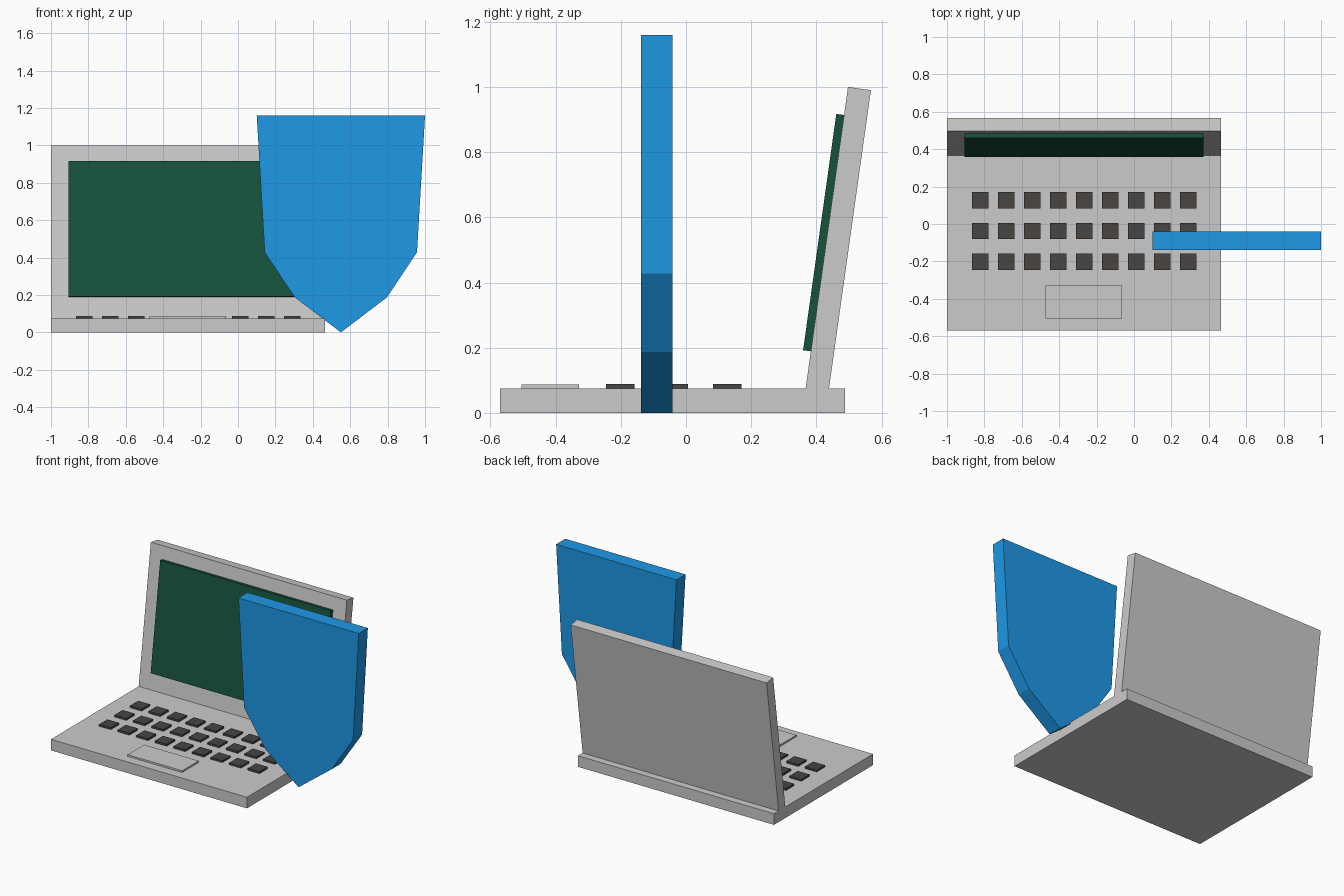
import bpy, bmesh
from math import radians
from mathutils import Matrix

if "Cube" in bpy.data.objects:
    bpy.data.objects.remove(bpy.data.objects["Cube"])


def material(name, rgb):
    m = bpy.data.materials.new(name)
    m.diffuse_color = (*rgb, 1)
    m.use_nodes = True
    m.node_tree.nodes["Principled BSDF"].inputs["Base Color"].default_value = m.diffuse_color
    return m


def finish(name, bm, mat=None):
    bmesh.ops.recalc_face_normals(bm, faces=bm.faces)
    mesh = bpy.data.meshes.new(name)
    bm.to_mesh(mesh)
    bm.free()
    if mat:
        mesh.materials.append(mat)
    ob = bpy.data.objects.new(name, mesh)
    bpy.context.collection.objects.link(ob)
    return ob


def box(name, x, y, z, mat=None):
    """Box from (min, max) ranges on each axis."""
    bm = bmesh.new()
    size = [r[1] - r[0] for r in (x, y, z)]
    mid = [(r[0] + r[1]) / 2 for r in (x, y, z)]
    bmesh.ops.create_cube(bm, size=1, matrix=Matrix.Translation(mid) @ Matrix.Diagonal((*size, 1)))
    return finish(name, bm, mat)


screen_green = material("screen_green", (0.008, 0.085, 0.045))
key_dark = material("key_dark", (0.065, 0.06, 0.055))
shield_blue = material("shield_blue", (0.013, 0.32, 0.8))

WIDTH = (-1.0, 0.466)
DECK = 0.075

# Base and touchpad
box("base", WIDTH, (-0.57, 0.488), (0, DECK))
box("touchpad", (-0.472, -0.065), (-0.504, -0.328), (DECK - 0.01, 0.087))

# Lid and screen, built upright at the hinge and leaned back
lean = Matrix.Translation((0, 0.367, DECK)) @ Matrix.Rotation(radians(-8), 4, "X")
lid = box("lid", WIDTH, (0, 0.071), (0, 0.934))
screen = box("screen", (-0.905, 0.371), (-0.024, 0.001), (0.115, 0.847), screen_green)
for part in (lid, screen):
    part.data.transform(lean)

# Keyboard: three rows of nine keys
for row in range(3):
    for col in range(9):
        x, y = -0.823 + 0.139 * col, 0.127 - 0.1645 * row
        box(f"key_{row + 1}_{col + 1}", (x - 0.044, x + 0.044), (y - 0.044, y + 0.044),
            (DECK - 0.005, 0.088), key_dark)

# Shield: symmetric outline extruded front to back
cx = 0.55
half = [(0.45, 1.16), (0.407, 0.428), (0.246, 0.187)]
outline = [(cx + w, z) for w, z in half] + [(cx, 0)] + [(cx - w, z) for w, z in reversed(half)]
bm = bmesh.new()
face = bm.faces.new([bm.verts.new((x, -0.138, z)) for x, z in outline])
ext = bmesh.ops.extrude_face_region(bm, geom=[face], use_keep_orig=True)
bmesh.ops.translate(bm, vec=(0, 0.097, 0),
                    verts=[v for v in ext["geom"] if isinstance(v, bmesh.types.BMVert)])
finish("shield", bm, shield_blue)
